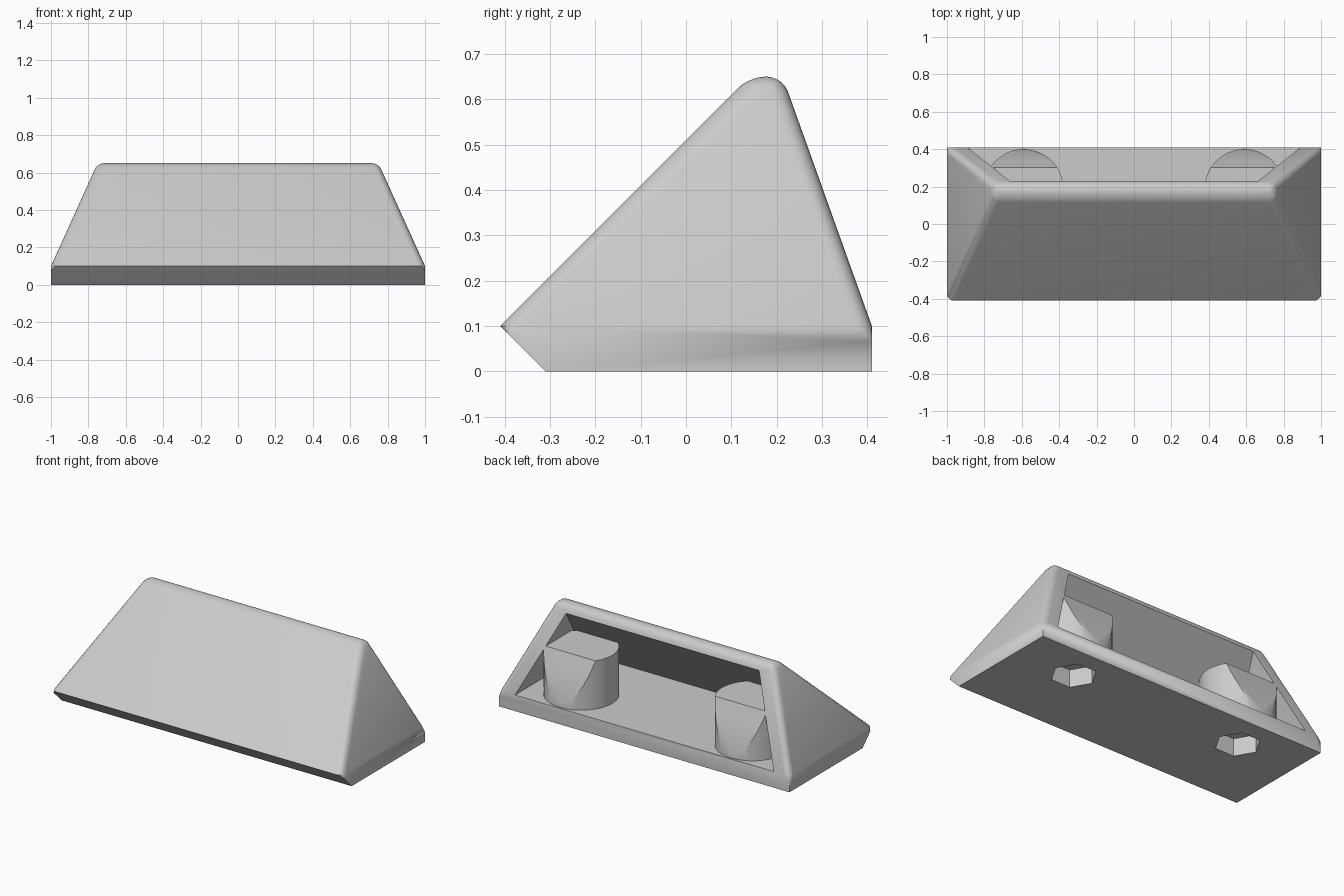
import bpy, bmesh, math
from mathutils import Vector

if "Cube" in bpy.data.objects:
    bpy.data.objects.remove(bpy.data.objects["Cube"])

grey = bpy.data.materials.new("light_grey")
grey.diffuse_color = (0.6, 0.6, 0.6, 1)
grey.use_nodes = True
grey.node_tree.nodes["Principled BSDF"].inputs["Base Color"].default_value = grey.diffuse_color
BACK_POINT = Vector((0, 0.41, 0.1))
BACK_NORMAL = Vector((0, 0.55, 0.197)).normalized()


def finish(name, bm, helper=False):
    bmesh.ops.recalc_face_normals(bm, faces=bm.faces)
    me = bpy.data.meshes.new(name)
    bm.to_mesh(me)
    bm.free()
    ob = bpy.data.objects.new(name, me)
    bpy.context.collection.objects.link(ob)
    me.materials.append(grey)
    if helper:
        ob.hide_render = True
        ob.hide_viewport = True
    return ob


def loft(bm, rings):
    """Stack closed rings of points and cap both ends."""
    rows = [[bm.verts.new(p) for p in ring] for ring in rings]
    for a, b in zip(rows, rows[1:]):
        for i in range(len(a)):
            j = (i + 1) % len(a)
            bm.faces.new((a[i], a[j], b[j], b[i]))
    bm.faces.new(rows[0])
    bm.faces.new(rows[-1])
    return rows


def rect(x, y0, y1, z):
    return [(-x, y0, z), (x, y0, z), (x, y1, z), (-x, y1, z)]


# Wedge housing: chamfered base, sloped sides, rounded hips and ridge
bm = bmesh.new()
rows = loft(bm, [rect(1, -0.31, 0.41, 0), rect(1, -0.41, 0.41, 0.1),
                 rect(0.751, 0.14, 0.213, 0.65)])
top = set(rows[2])
round_edges = [e for e in bm.edges if e.verts[0] in top or e.verts[1] in top]
bmesh.ops.bevel(bm, geom=round_edges, offset=0.034, segments=5, profile=0.5,
                affect='EDGES', clamp_overlap=True)
body = finish("wedge_housing", bm)

# Hollow, open at the back: floor, sloped front wall and leaning sides
bm = bmesh.new()
def cavity_ring(s):
    def x(z):
        return s * (0.891 - (z - 0.1) * 0.452)
    pts = [(-0.27, 0.1), (0.6, 0.1), (0.6, 0.97)]
    return [(x(z), y, z) for y, z in pts]
loft(bm, [cavity_ring(-1), cavity_ring(1)])
cavity = finish("cavity_cutter", bm, True)


def cylinder(x, y, r, z0, z1, n, turn=0):
    bm = bmesh.new()
    def ring(z):
        return [(x + r * math.cos(turn + 2 * math.pi * i / n),
                 y + r * math.sin(turn + 2 * math.pi * i / n), z) for i in range(n)]
    loft(bm, [ring(z0), ring(z1)])
    return bm


def boolean(tool, op):
    m = body.modifiers.new(tool.name, 'BOOLEAN')
    m.object, m.operation, m.solver = tool, op, 'EXACT'


boolean(cavity, 'DIFFERENCE')

# Round posts trimmed by the back slope, with pockets in the underside
for side, s in (("left", -1), ("right", 1)):
    bm = cylinder(s * 0.59, 0.187, 0.213, 0.05, 0.4, 64)
    cut = bmesh.ops.bisect_plane(bm, geom=bm.verts[:] + bm.edges[:] + bm.faces[:],
                                 plane_co=BACK_POINT, plane_no=BACK_NORMAL,
                                 clear_outer=True)
    bmesh.ops.holes_fill(bm, edges=[e for e in bm.edges if e.is_boundary])
    boolean(finish(side + "_post", bm, True), 'UNION')
    bm = cylinder(s * 0.59, 0.187, 0.13, -0.05, 0.11, 6)
    boolean(finish(side + "_pocket_cutter", bm, True), 'DIFFERENCE')

# Bake the cuts, drop the helpers and smooth the rounded edges
bpy.context.view_layer.update()
baked = bpy.data.meshes.new_from_object(body.evaluated_get(bpy.context.evaluated_depsgraph_get()))
body.modifiers.clear()
body.data = baked
for ob in list(bpy.data.objects):
    if ob != body:
        bpy.data.objects.remove(ob)
bpy.context.view_layer.objects.active = body
body.select_set(True)
bpy.ops.object.shade_smooth_by_angle(angle=math.radians(30))
